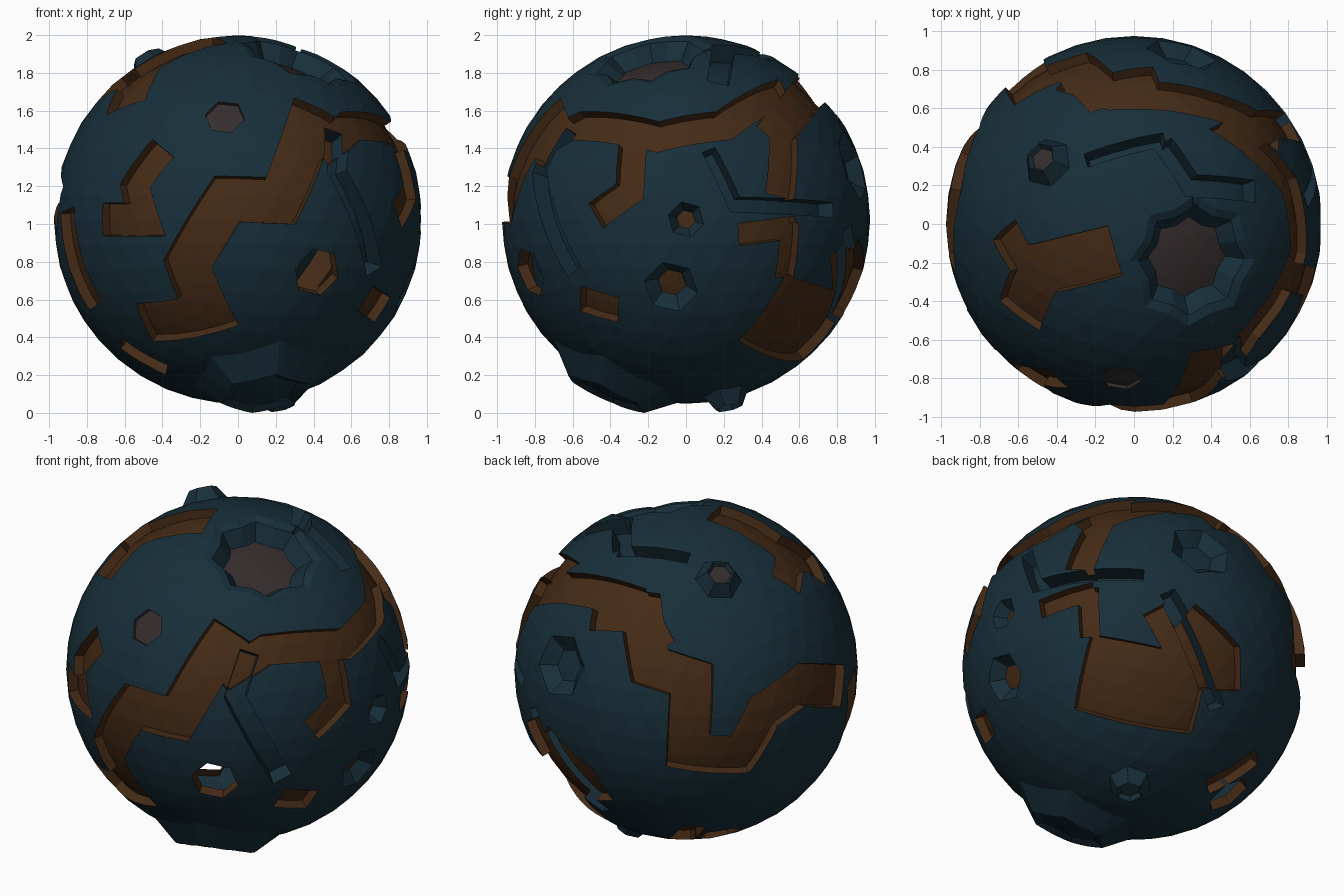
import bpy, bmesh
from math import sin, cos, radians, pi
from mathutils import Vector

if "Cube" in bpy.data.objects:
    bpy.data.objects.remove(bpy.data.objects["Cube"])

R = 0.975
BLUE, ORANGE, ROCK = 0, 1, 2
VIEWS = {"front": (0, 0), "right": (90, 0), "top": (0, 90),
         "front_right": (37, 20), "back_left": (217, 20), "back_right": (140, -25)}

bm = bmesh.new()
bmesh.ops.create_icosphere(bm, subdivisions=4, radius=R)


def loop(seq):
    return zip(seq, seq[1:] + seq[:1])


def belt(view, width, *path):
    """Mitred strip along a path laid onto the globe, as one quad per stretch."""
    t, e = (radians(a) for a in VIEWS[view])
    cam = Vector((sin(t) * cos(e), -cos(t) * cos(e), sin(e)))
    right = Vector((cos(t), sin(t), 0))
    up = cam.cross(right)
    pts = []
    for u, v in path:
        w = max(0, R * R - u * u - v * v) ** 0.5
        pts.append((right * u + up * v + cam * w).normalized())
    normals = [a.cross(b).normalized() for a, b in zip(pts, pts[1:])]
    left, rite = [], []
    for i, p in enumerate(pts):
        n1 = normals[max(i - 1, 0)]
        n2 = normals[min(i, len(normals) - 1)]
        d = (n1 + n2).normalized()
        off = d * width / max(d.dot(n1), 0.5)
        left.append((p + off).normalized())
        rite.append((p - off).normalized())
    return [[left[i], rite[i], rite[i + 1], left[i + 1]] for i in range(len(pts) - 1)]


def ring(axis, n, rad):
    """Regular outline around an axis; many-sided rings get a star edge."""
    a = Vector(axis).normalized()
    e1 = a.orthogonal().normalized()
    e2 = a.cross(e1)
    return [(a + (e1 * cos(2 * pi * i / n) + e2 * sin(2 * pi * i / n))
             * rad * (0.85 if n > 8 and i % 2 else 1)).normalized() for i in range(n)]


def cut(poly):
    """Score the outline into the surface along great circles."""
    for a, b in loop(poly):
        no = a.cross(b)
        if no.length < 1e-4:
            continue
        no.normalize()
        mid, reach = (a + b) / 2 * R, (a - b).length / 2 + 0.1
        fs = []
        for f in bm.faces:
            c = f.calc_center_median()
            if abs(c.dot(no)) < 0.1 and (c - mid).length < reach:
                fs.append(f)
        geom = fs + list({e for f in fs for e in f.edges}) + list({v for f in fs for v in f.verts})
        bmesh.ops.bisect_plane(bm, geom=geom, dist=1e-4, plane_co=(0, 0, 0), plane_no=no)


def inside(poly):
    """Faces whose centre lies in the outline."""
    m = sum(poly, Vector()).normalized()
    e1 = m.orthogonal().normalized()
    e2 = m.cross(e1)

    def flat(p):
        d = max(p.dot(m), 0.02)
        return p.dot(e1) / d, p.dot(e2) / d
    q = [flat(p) for p in poly]
    found = []
    for f in bm.faces:
        c = f.calc_center_median().normalized()
        if c.dot(m) < 0.1:
            continue
        x, y = flat(c)
        odd = False
        for (x1, y1), (x2, y2) in loop(q):
            if (y1 > y) != (y2 > y) and x < x1 + (y - y1) * (x2 - x1) / (y2 - y1):
                odd = not odd
        if odd:
            found.append(f)
    return found


def inside_any(polys):
    return list({f for p in polys for f in inside(p)})


def sink(faces, move, wall, floor):
    """Shift a group of faces and wall in the step around it."""
    group = set(faces)
    new = {v: bm.verts.new(move(v.co)) for v in {v for f in faces for v in f.verts}}
    sides = [(l.vert, l.link_loop_next.vert) for f in faces for l in f.loops
             if any(g not in group for g in l.edge.link_faces)]
    tops = [([new[v] for v in f.verts], f.material_index) for f in faces]
    bmesh.ops.delete(bm, geom=list(faces), context='FACES_ONLY')
    for a, b in sides:
        bm.faces.new((a, b, new[b], new[a])).material_index = wall
    out = []
    for verts, mat in tops:
        f = bm.faces.new(verts)
        f.material_index = mat if floor is None else floor
        out.append(f)
    return out


def taper(axis, k, r):
    """Squeeze toward an axis by k and set the height to r."""
    a = Vector(axis).normalized()
    return lambda p: (a * p.dot(a) + (p - a * p.dot(a)) * k).normalized() * r


# sunken orange belts
lands = (
    belt("front", .125, (.41, .6), (.23, .1), (-.06, .11), (-.27, -.24), (-.16, -.5), (-.5, -.55))
    + belt("front", .06, (-.62, -.66), (-.38, -.8))
    + belt("front", .09, (-.4, .38), (-.55, .18), (-.5, 0), (-.72, 0))
    + belt("front", .1, (-.91, .05), (-.86, -.25), (-.76, -.46))
    + belt("top", .14, (-.6, -.48), (-.5, -.24), (-.1, -.14))
    + belt("top", .1, (-.68, -.03), (-.57, -.22))
    + belt("top", .1, (.75, .45), (.4, .62), (-.1, .67), (-.35, .76))
    + belt("back_left", .125, (-.55, .4), (-.28, .4), (-.24, .1), (0, .02), (-.02, -.4),
           (.28, -.43), (.42, -.18), (.64, -.04), (.88, -.08))
    + belt("right", .09, (-.8, .35), (-.58, .5), (-.15, .44), (.2, .5), (.47, .66), (.52, .4), (.5, .12))
    + belt("right", .08, (-.28, .42), (-.3, .15), (-.48, .02))
    + belt("right", .08, (-.56, -.42), (-.36, -.48))
    + belt("right", .06, (.28, -.08), (.58, -.04))
    + belt("back_right", .06, (-.26, .38), (-.25, .1))
    + belt("back_right", .23, (-.3, -.1), (.38, -.24))
    + belt("back_right", .08, (.12, .26), (.33, -.14))
    + belt("back_right", .13, (.28, .2), (.5, 0), (.5, -.2))
    + belt("back_right", .07, (.42, -.72), (.7, -.54)))

# dark canyons
canyons = (
    belt("front_right", .06, (.04, .18), (-.05, -.08), (.22, -.57))
    + belt("top", .04, (-.25, .33), (.16, .44))
    + belt("top", .06, (.15, .42), (.3, .2), (.63, .17))
    + belt("right", .04, (.12, .37), (.26, .08), (.78, .05))
    + belt("back_right", .05, (.19, .36), (.47, -.3)))

# craters and volcanoes: (taper, height) of the rim, then of the floor
KINDS = {"basin": (.85, .95, .8, .85), "volcano": (.55, 1.05, .8, 1.02), "pit": (.7, .92, .8, .9)}
craters = [
    ((.32, -.2, .89), 16, .38, "basin", ROCK),
    ((-.45, .32, .8), 6, .14, "volcano", ROCK),
    ((1, 0, 0), 6, .1, "pit", ORANGE),
    ((.9, -.08, -.36), 6, .15, "pit", ORANGE),
    ((.25, .89, .29), 12, .2, "pit", BLUE),
    ((.21, .21, -.92), 6, .13, "volcano", BLUE),
    ((.13, -.4, -.87), 12, .42, "volcano", BLUE),
]
rings = [ring(c[0], c[1], c[2]) for c in craters]

# small rock patch on the front, and the two open hexagonal holes
patch = ring((-.07, -.81, .55), 6, .11)
hole_axes = [(.42, -.83, -.28), (-.44, .31, -.8)]
holes = [ring(a, 6, .14) for a in hole_axes]

for poly in lands + canyons + rings + [patch] + holes:
    cut(poly)

sink(inside_any(lands), lambda p: p * .945, ORANGE, ORANGE)
sink(inside_any(canyons), lambda p: p * .9, BLUE, None)
sink(inside(patch), lambda p: p * .98, ROCK, ROCK)
for (axis, n, rad, kind, mat), poly in zip(craters, rings):
    k1, r1, k2, r2 = KINDS[kind]
    rim = sink(inside(poly), taper(axis, k1, r1), BLUE, BLUE)
    sink(rim, taper(axis, k2, r2), BLUE, mat)
for poly in holes:
    floor = sink(inside(poly), lambda p: p * .94, ORANGE, ORANGE)
    bmesh.ops.delete(bm, geom=floor, context='FACES')

# finish the globe
bmesh.ops.delete(bm, geom=[v for v in bm.verts if not v.link_faces], context='VERTS')
low = min(v.co.z for v in bm.verts)
bmesh.ops.translate(bm, verts=bm.verts[:], vec=(0, 0, -low))
bm.normal_update()
me = bpy.data.meshes.new("planet")
bm.to_mesh(me)
bm.free()
planet = bpy.data.objects.new("planet", me)
bpy.context.collection.objects.link(planet)
for name, col in (("blue_crust", (.009, .028, .042, 1)), ("orange_lowland", (.06, .024, .008, 1)),
                  ("crater_rock", (.035, .026, .026, 1))):
    m = bpy.data.materials.new(name)
    m.diffuse_color = col
    m.use_nodes = True
    m.node_tree.nodes["Principled BSDF"].inputs["Base Color"].default_value = m.diffuse_color
    me.materials.append(m)
